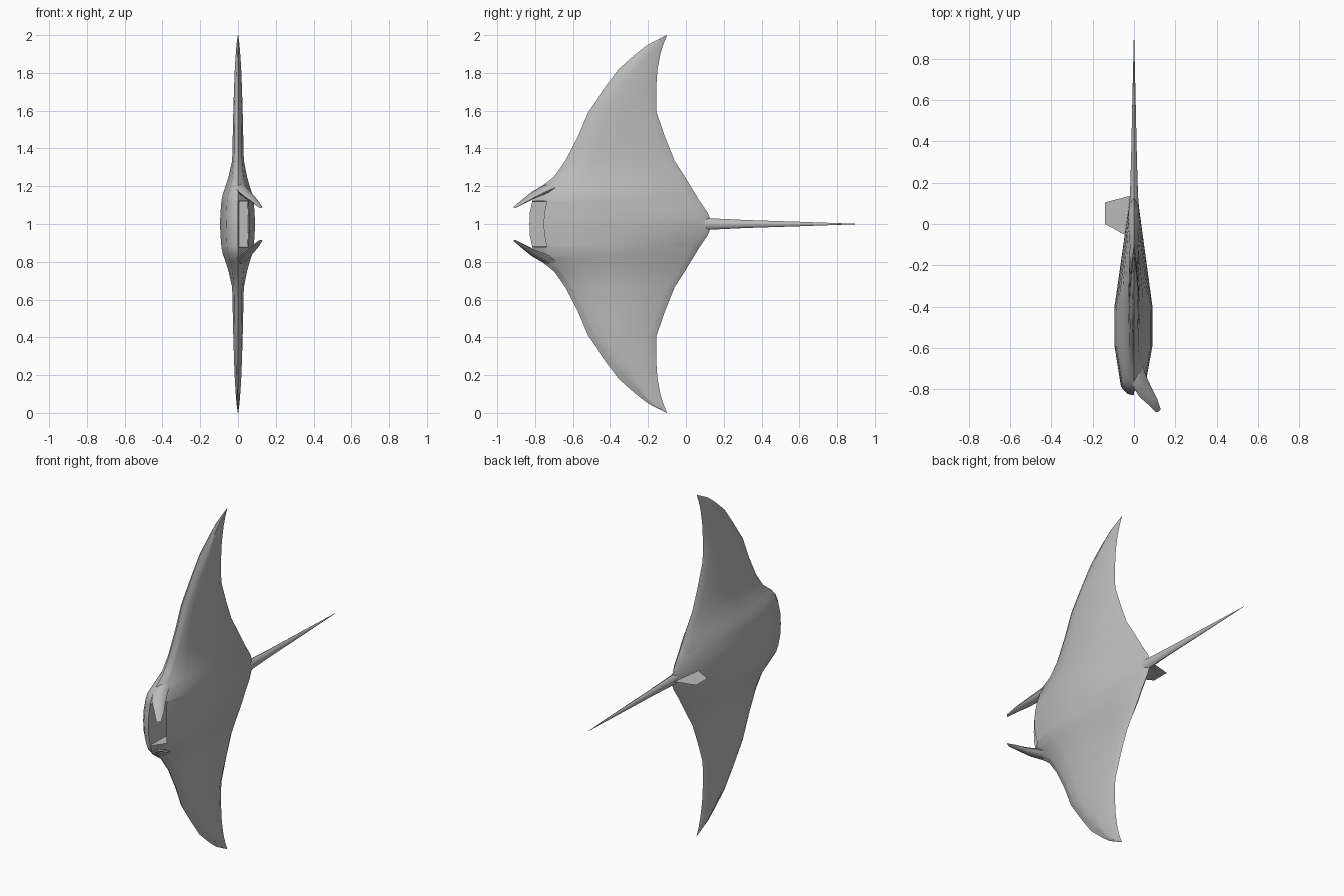
import bpy, math
from mathutils import Vector

if "Cube" in bpy.data.objects:
    bpy.data.objects.remove(bpy.data.objects["Cube"])

skin = bpy.data.materials.new("grey_skin")
skin.diffuse_color = (0.5, 0.5, 0.5, 1)
skin.use_nodes = True
skin.node_tree.nodes["Principled BSDF"].inputs["Base Color"].default_value = skin.diffuse_color
MID = 1.0  # height of the body's centre line


def make(name, verts, faces, angle=40):
    me = bpy.data.meshes.new(name)
    me.from_pydata(verts, [], faces)
    me.materials.append(skin)
    ob = bpy.data.objects.new(name, me)
    bpy.context.collection.objects.link(ob)
    bpy.ops.object.select_all(action='DESELECT')
    ob.select_set(True)
    bpy.context.view_layer.objects.active = ob
    bpy.ops.object.mode_set(mode='EDIT')
    bpy.ops.mesh.select_all(action='SELECT')
    bpy.ops.mesh.remove_doubles(threshold=0.0005)
    bpy.ops.mesh.normals_make_consistent(inside=False)
    bpy.ops.object.mode_set(mode='OBJECT')
    bpy.ops.object.shade_smooth_by_angle(angle=math.radians(angle))
    return ob


def loft(name, rings, angle=40):
    n = len(rings[0])
    verts = [p for r in rings for p in r]
    faces = [(i*n + j, i*n + (j+1) % n, (i+1)*n + (j+1) % n, (i+1)*n + j)
             for i in range(len(rings)-1) for j in range(n)]
    faces += [tuple(range(n)), tuple((len(rings)-1)*n + j for j in range(n))]
    return make(name, verts, faces, angle)


# Body: span offset, leading y, trailing y, back depth, belly depth, front and rear rim share, mouth
stations = [
    (0.00, -0.83, 0.14, .095, .090, .66, .24, True),
    (0.06, -0.828, 0.115, .093, .088, .66, .27, True),
    (0.119, -0.815, 0.075, .088, .083, .66, .30, True),
    (0.122, -0.815, 0.072, .088, .083, .66, .30, False),
    (0.16, -0.80, 0.05, .080, .075, .65, .34, False),
    (0.20, -0.765, 0.025, .066, .062, .60, .40, False),
    (0.25, -0.70, -0.005, .050, .048, .60, .45, False),
    (0.335, -0.64, -0.06, .031, .031, .70, .65, False),
    (0.46, -0.575, -0.11, .028, .028, .75, .75, False),
    (0.59, -0.52, -0.155, .025, .025, .75, .75, False),
    (0.72, -0.43, -0.157, .021, .021, .75, .75, False),
    (0.82, -0.355, -0.15, .017, .017, .75, .75, False),
    (0.90, -0.265, -0.135, .012, .012, .75, .75, False),
    (0.95, -0.20, -0.12, .008, .008, .75, .75, False),
    (1.00, -0.103, -0.10, .001, .001, .75, .75, False),
]


def section(sign, s, le, te, back, belly, fr, rr, mouth):
    z, c = MID + sign*s, te - le
    rim = min(0.04, c*0.25)
    core = s < 0.18
    lip = -0.755 + 1.2*s*s if core else le + rim
    a, b = le + c*0.25, le + c*0.44
    if mouth:
        cav = [(0.004, -0.62), (belly*0.6, -0.62)]
    else:
        cav = [(belly*fr*k, le + (lip-le)*k) for k in (.33, .67)]
    pts = [(0, le)] + cav + [(belly*fr, lip), (belly, a), (belly, b),
           (belly*rr, te-rim), (0, te), (-back*rr, te-rim), (-back, b),
           (-back, a), (-back*fr, le+rim), (-back*fr*.5, le+rim*.15)]
    return [(x, y, z) for x, y in pts]


rings = [section(-1, *s) for s in reversed(stations[1:])]
rings += [section(1, *s) for s in stations]
loft("body_and_wings", rings, 45)

# Curled head fins: x, y, span offset, half depth, half width
horn = [(.015, -.69, .205, .030, .030), (.026, -.76, .178, .042, .034),
        (.055, -.815, .150, .038, .025), (.090, -.86, .120, .027, .016),
        (.118, -.905, .090, .014, .007)]
for sign, name in ((1, "upper_head_fin"), (-1, "lower_head_fin")):
    hr = []
    for x, y, s, d, w in horn:
        ring = []
        for k in range(8):
            t = math.tau*k/8
            p = Vector((x, y, s)) + Vector((.8, .55, -.1))*d*math.cos(t) \
                + Vector((-.15, .5, .85))*w*math.sin(t)
            ring.append((p.x, max(p.y, -.912), MID + sign*p.z))
        hr.append(ring)
    loft(name, hr, 50)

# Tail
tail = [(0.02, .030, .045), (0.13, .020, .030), (0.32, .014, .021),
        (0.60, .008, .012), (0.91, .0008, .0008)]
loft("tail", [[(rx*math.cos(math.tau*k/8), y, MID + rz*math.sin(math.tau*k/8))
               for k in range(8)] for y, rx, rz in tail], 50)

# Back fin: thin plate
make("back_fin", [(-.005, .14, MID), (-.14, .105, MID), (-.14, 0, MID),
                  (-.04, -.055, MID), (-.005, -.04, MID)], [(0, 1, 2, 3, 4)])
